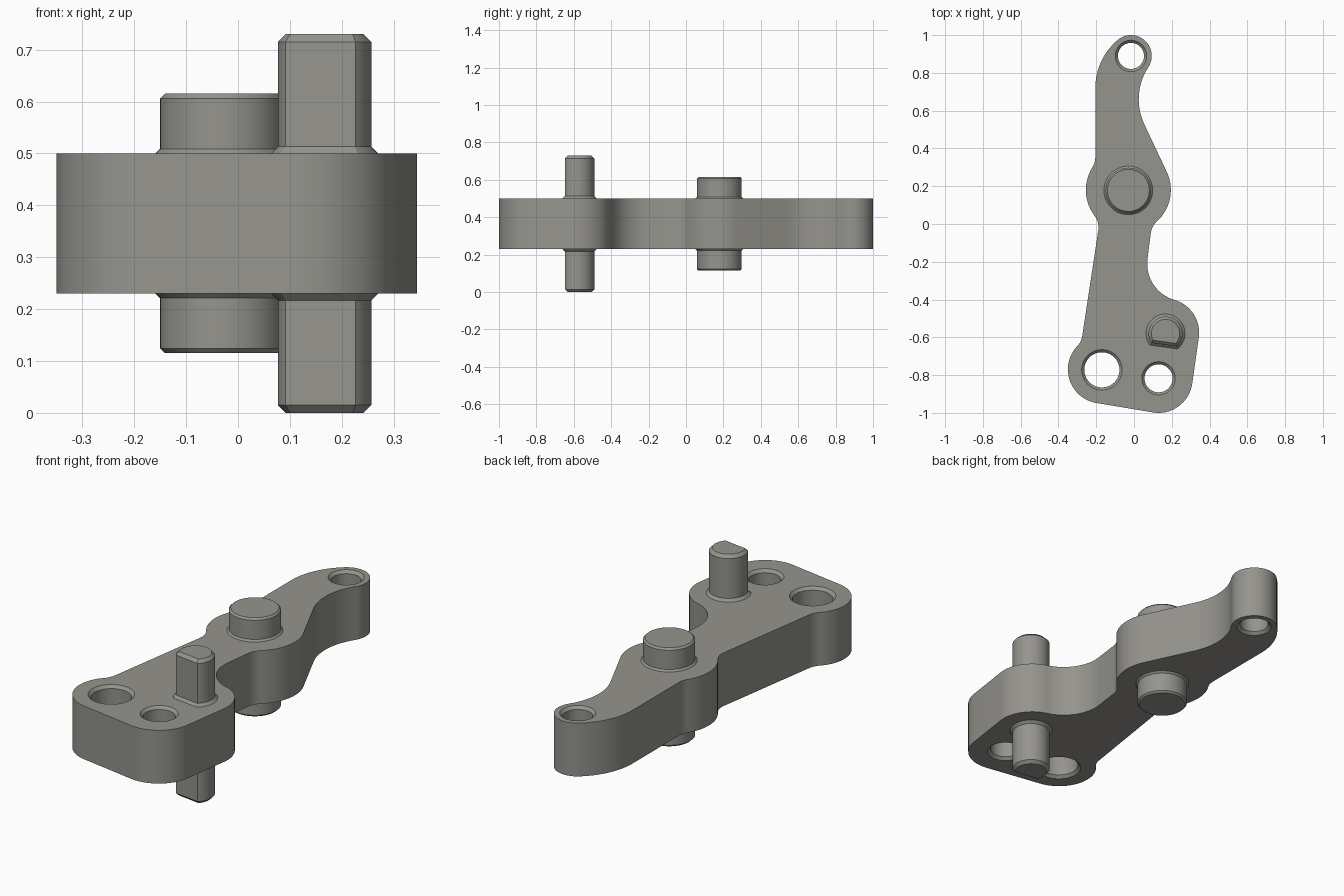
import bpy, bmesh
from math import radians, degrees, cos, sin, acos, pi

cube = bpy.data.objects.get("Cube")
if cube:
    bpy.data.objects.remove(cube, do_unlink=True)

steel = bpy.data.materials.new("warm grey steel")
steel.use_nodes = True
GREY = (0.30, 0.295, 0.27, 1)
steel.diffuse_color = GREY
steel.node_tree.nodes["Principled BSDF"].inputs["Base Color"].default_value = GREY

BOTTOM, TOP = 0.23, 0.50


def arc(cx, cy, r, start, end, step=5):
    """Points along an arc, angles in degrees."""
    n = max(2, round(abs(end - start) / step))
    angles = [radians(start + (end - start) * i / n) for i in range(n + 1)]
    return [(cx + r * cos(a), cy + r * sin(a)) for a in angles]


def loft(name, rings):
    """Closed solid through rings of 3D points with equal counts."""
    bm = bmesh.new()
    loops = [[bm.verts.new(p) for p in ring] for ring in rings]
    for low, high in zip(loops, loops[1:]):
        for i in range(len(low)):
            j = (i + 1) % len(low)
            bm.faces.new((low[i], low[j], high[j], high[i]))
    bm.faces.new(loops[0][::-1])
    bm.faces.new(loops[-1])
    bmesh.ops.recalc_face_normals(bm, faces=bm.faces)
    mesh = bpy.data.meshes.new(name)
    bm.to_mesh(mesh)
    bm.free()
    mesh.materials.append(steel)
    obj = bpy.data.objects.new(name, mesh)
    bpy.context.collection.objects.link(obj)
    return obj


def smooth(obj):
    bpy.ops.object.select_all(action="DESELECT")
    obj.select_set(True)
    bpy.context.view_layer.objects.active = obj
    bpy.ops.object.shade_smooth_by_angle(angle=radians(25))


def section(cx, cy, r, flat, z):
    """Round section, optionally cut by a flat on the front."""
    if flat is None:
        pts = arc(cx, cy, r, 0, 360)[:-1]
    else:
        half = degrees(acos(flat / r))
        pts = arc(cx, cy, r, -98 + half, 262 - half, 360 / 64 * (1 - half / 180))
        # Fixed number of points so that sections can be lofted
        pts = arc(cx, cy, r, -98 + half, 262 - half, (360 - 2 * half) / 56)
    return [(x, y, z) for x, y in pts]


def pin(name, cx, cy, r, low, high, bevel, flare, flat=None):
    """Pin through the arm with bevelled ends and flared roots."""
    levels = [(low, -bevel), (low + bevel, 0), (BOTTOM - flare, 0), (BOTTOM, flare),
              (TOP, flare), (TOP + flare, 0), (high - bevel, 0), (high, -bevel)]
    rings = [section(cx, cy, r + d, None if flat is None else flat + d, z)
             for z, d in levels]
    smooth(loft(name, rings))


# Arm outline: tangent arcs joined by straight edges, anticlockwise
OUTLINE = [
    (-0.016, 0.89, 0.11, -33.4, 130),      # tip
    (0.127, 0.72, 0.332, 130, 180),        # left shoulder
    (-0.305, 0.353, 0.10, 0, -32.2),
    (-0.03, 0.18, 0.225, 147.8, 217.5),    # pivot boss, left
    (-0.288, -0.018, 0.10, 37.5, -8.7),
    (-0.373, -0.578, 0.10, -8.7, -43.4),
    (-0.17, -0.77, 0.18, 136.6, 260.5),    # foot corners
    (0.13, -0.82, 0.18, 260.5, 351.9),
    (0.165, -0.575, 0.18, -8.1, 74),
    (0.27, -0.21, 0.20, 254, 173),         # right waist
    (0.188, -0.061, 0.10, 173, 132.1),
    (-0.03, 0.18, 0.225, -47.9, 25.2),     # pivot boss, right
    (0.333, 0.66, 0.308, 205.2, 146.6),    # neck
]
outline = []
for spec in OUTLINE:
    for p in arc(*spec):
        if not outline or (p[0] - outline[-1][0]) ** 2 + (p[1] - outline[-1][1]) ** 2 > 1e-5:
            outline.append(p)
if (outline[0][0] - outline[-1][0]) ** 2 + (outline[0][1] - outline[-1][1]) ** 2 < 1e-5:
    outline.pop()
arm = loft("lever_arm", [[(x, y, z) for x, y in outline] for z in (BOTTOM, TOP)])

# Countersunk through holes
for cx, cy, r in [(-0.016, 0.89, 0.069), (-0.17, -0.772, 0.093), (0.13, -0.817, 0.074)]:
    c, over = 0.014, 0.01
    levels = [(BOTTOM - over, c + over), (BOTTOM + c, 0),
              (TOP - c, 0), (TOP + over, c + over)]
    cutter = loft("hole_cutter", [section(cx, cy, r + d, None, z) for z, d in levels])
    cutter.hide_render = True
    bpy.context.view_layer.objects.active = arm
    mod = arm.modifiers.new("hole", "BOOLEAN")
    mod.operation, mod.solver, mod.object = "DIFFERENCE", "EXACT", cutter
    bpy.ops.object.modifier_apply(modifier=mod.name)
    bpy.data.objects.remove(cutter, do_unlink=True)
smooth(arm)

# Pivot pin and flat-sided drive pin
pin("pivot_pin", -0.03, 0.178, 0.12, 0.115, 0.615, 0.009, 0.009)
pin("drive_pin", 0.167, -0.58, 0.09, 0, 0.73, 0.015, 0.013, flat=0.059)
